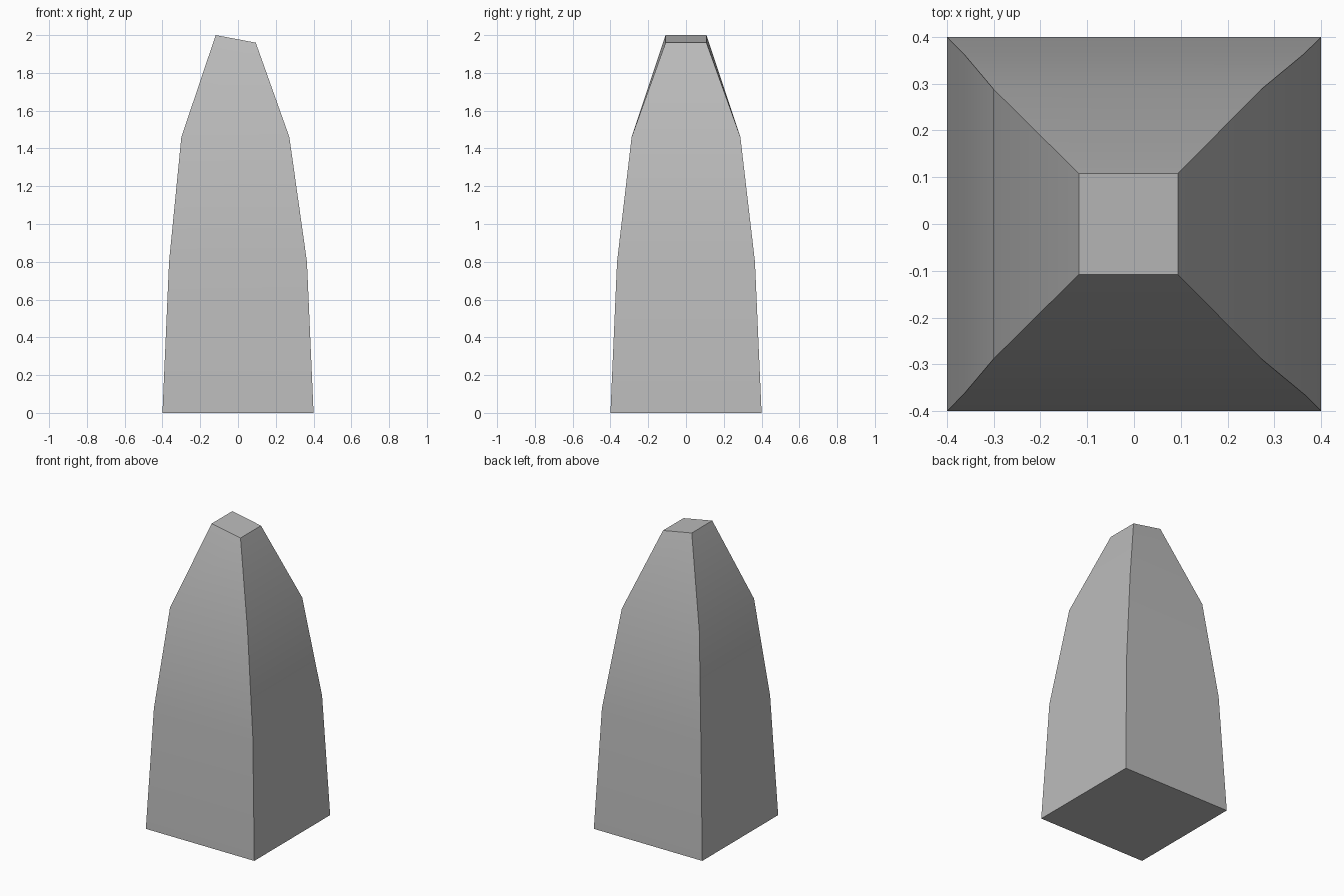
import bpy
import bmesh
import math

default = bpy.data.objects.get("Cube")
if default:
    bpy.data.objects.remove(default, do_unlink=True)

# Plain grey stone
stone = bpy.data.materials.new("grey stone")
stone.use_nodes = True
grey = (0.5, 0.5, 0.5, 1.0)
stone.diffuse_color = grey
stone.node_tree.nodes["Principled BSDF"].inputs["Base Color"].default_value = grey

# Tapering levels: left x, right x, half depth, z at left, z at right
levels = [
    (-0.40, 0.40, 0.40, 0.0, 0.0),
    (-0.365, 0.365, 0.365, 0.80, 0.80),
    (-0.30, 0.272, 0.288, 1.46, 1.46),
    (-0.118, 0.094, 0.108, 2.0, 1.96),
]

# Loft the square rings into a pillar with a slanted tip
bm = bmesh.new()
rings = []
for x0, x1, d, z0, z1 in levels:
    corners = [(x0, -d, z0), (x1, -d, z1), (x1, d, z1), (x0, d, z0)]
    rings.append([bm.verts.new(c) for c in corners])
for low, high in zip(rings, rings[1:]):
    for i in range(4):
        j = (i + 1) % 4
        bm.faces.new((low[i], low[j], high[j], high[i]))
bm.faces.new(rings[0][::-1])
bm.faces.new(rings[-1])
bmesh.ops.recalc_face_normals(bm, faces=bm.faces)

mesh = bpy.data.meshes.new("tapered_pillar")
bm.to_mesh(mesh)
bm.free()
mesh.materials.append(stone)
pillar = bpy.data.objects.new("tapered_pillar", mesh)
bpy.context.collection.objects.link(pillar)

# Soft bends along the sides, crisp corners
bpy.ops.object.select_all(action="DESELECT")
pillar.select_set(True)
bpy.context.view_layer.objects.active = pillar
bpy.ops.object.shade_smooth_by_angle(angle=math.radians(30))
